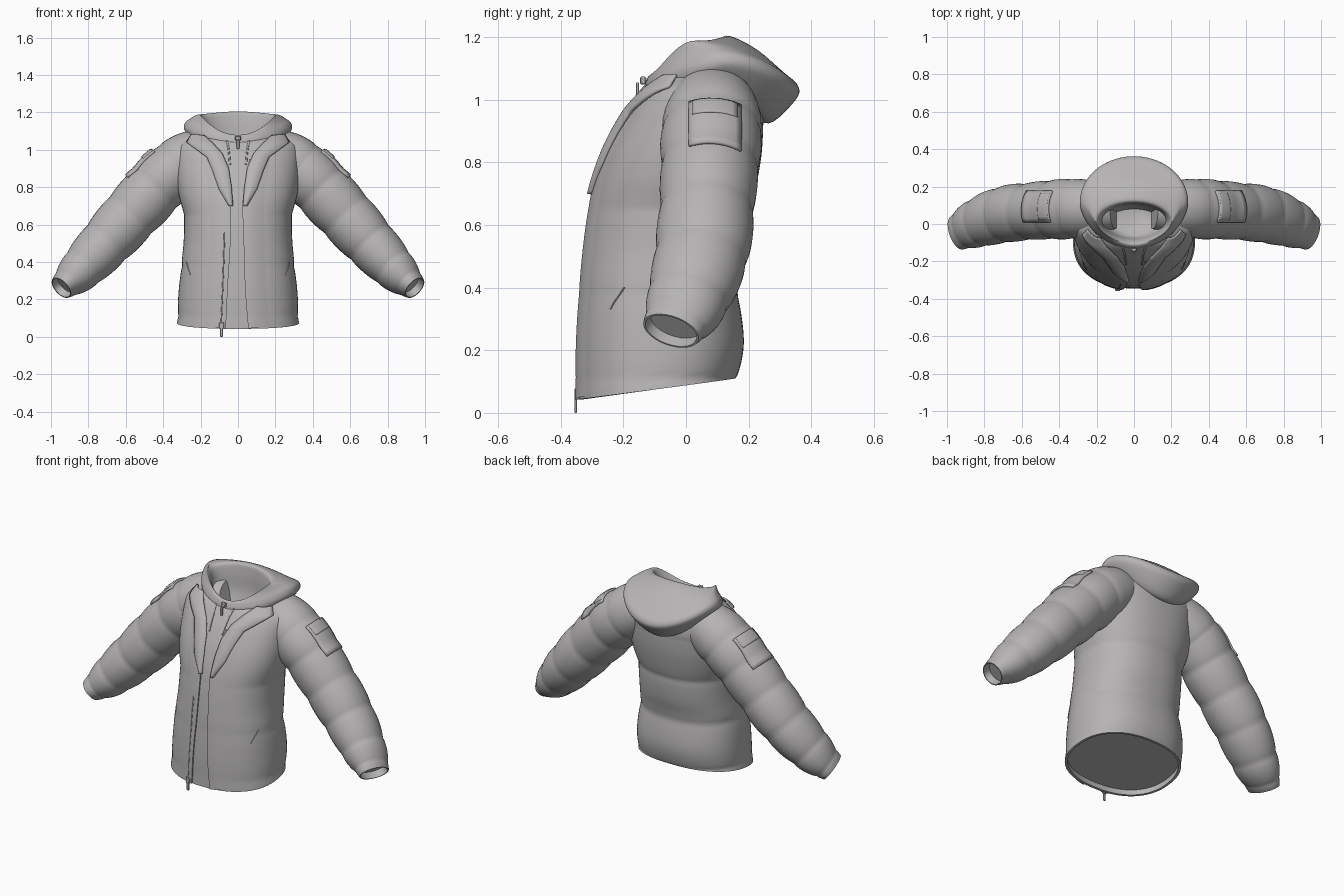
import bpy, bmesh, math
from mathutils import Vector
from mathutils.bvhtree import BVHTree

if "Cube" in bpy.data.objects:
    bpy.data.objects.remove(bpy.data.objects["Cube"])

grey = bpy.data.materials.new("warm_grey")
grey.diffuse_color = (0.47, 0.455, 0.455, 1)
grey.use_nodes = True
grey.node_tree.nodes["Principled BSDF"].inputs["Base Color"].default_value = grey.diffuse_color
N = 72


def spline(pts, n, smooth=True):
    """Catmull-Rom (or straight) interpolation through tuples of any length"""
    out, last = [], len(pts) - 1
    for k in range(n + 1):
        f = k / n * last
        i = min(int(f), last - 1)
        t = f - i
        p = [pts[max(0, min(last, i + j))] for j in (-1, 0, 1, 2)]
        out.append([0.5 * (2 * b + (c - a) * t + (2 * a - 5 * b + 4 * c - d) * t * t
                           + (3 * b - a - 3 * c + d) * t ** 3) if smooth else b + (c - b) * t
                    for a, b, c, d in zip(*p)])
    return out


def finish(name, bm, mirror=False, thick=0, angle=40):
    bmesh.ops.recalc_face_normals(bm, faces=bm.faces)
    me = bpy.data.meshes.new(name)
    bm.to_mesh(me)
    bm.free()
    me.shade_smooth()
    me.set_sharp_from_angle(angle=math.radians(angle))
    me.materials.append(grey)
    ob = bpy.data.objects.new(name, me)
    bpy.context.collection.objects.link(ob)
    if thick:
        m = ob.modifiers.new("thickness", 'SOLIDIFY')
        m.thickness, m.offset = thick, 0
    if mirror:
        ob.modifiers.new("mirror", 'MIRROR').use_clip = False
    return ob


def grid(name, rows, closed=False, caps=(False, False), **kw):
    bm = bmesh.new()
    vs = [[bm.verts.new(p) for p in r] for r in rows]
    n = len(vs[0])
    for a, b in zip(vs, vs[1:]):
        for i in range(n if closed else n - 1):
            j = (i + 1) % n
            bm.faces.new((a[i], a[j], b[j], b[i]))
    if caps[0]:
        bm.faces.new(vs[0])
    if caps[1]:
        bm.faces.new(vs[-1])
    return finish(name, bm, **kw)


def tree(ob):
    me = ob.data
    return BVHTree.FromPolygons([v.co for v in me.vertices], [tuple(p.vertices) for p in me.polygons])


def puff(f):
    return abs(math.sin(math.pi * f)) ** 0.5 - 1


def sgnpow(v, e):
    return math.copysign(abs(v) ** e, v)


# torso: z front, z back, half width, y front, y back
body = spline([(.043, .11, .33, -.345, .172), (.2, .22, .32, -.343, .185), (.38, .40, .305, -.333, .175),
               (.52, .52, .29, -.32, .195), (.65, .65, .295, -.303, .215), (.75, .75, .315, -.28, .23),
               (.85, .85, .33, -.245, .245), (.95, .95, .335, -.195, .25), (1.03, 1.03, .32, -.14, .23),
               (1.06, 1.10, .24, -.11, .19)], 80)


def body_ring(zf, zb, w, yf, yb, amp=0.055, lift=0):
    pts = []
    for i in range(N):
        t = 2 * math.pi * i / N
        c, s = sgnpow(math.cos(t), .87), sgnpow(math.sin(t), .87)
        z = zf + (zb - zf) * (s + 1) / 2
        k = 1 + amp * (0.15 + 0.85 * (s + 1) / 2) * puff((z - .11) / .27) * min(1, max(0, (1.0 - z) * 5))
        pts.append((w * c * k, (yf + yb) / 2 + (yb - yf) / 2 * s * k, z + lift))
    return pts


h = body[0]
inner = [h[0], h[1], h[2] - .015, h[3] + .015, h[4] - .015]
torso = grid("torso", [body_ring(*inner, lift=.03), body_ring(*inner)] + [body_ring(*b) for b in body],
             closed=True, caps=(True, False))
front = tree(torso)


def on_front(x, z, off):
    hit = front.ray_cast(Vector((x, -1, z)), Vector((0, 1, 0)))[0]
    return Vector((x, (hit.y if hit else -.1) - off, z))


# sleeves: centre x, y, z, half depth, half height
arm = spline([(.10, .085, 1.0, .11, .10), (.24, .085, .955, .15, .15), (.37, .08, .865, .162, .158),
              (.53, .07, .70, .155, .157), (.70, .05, .51, .152, .143), (.85, .0, .35, .13, .115),
              (.945, -.048, .262, .095, .066)], 88)


def arm_ring(i, scale=1, shift=0):
    a, b = Vector(arm[max(i - 1, 0)][:3]), Vector(arm[min(i + 1, len(arm) - 1)][:3])
    d = (b - a).normalized()
    u = (Vector((0, 1, 0)) - d * d.y).normalized()
    v = u.cross(d)
    x, y, z, ru, rv = arm[i]
    fade = min(1, (len(arm) - 1 - i) / 6) * min(1, max(0, (i - 14) / 20))
    k = scale * (1 + .07 * puff((len(arm) - 1 - i) / 11.5 + .5) * fade)
    return [Vector((x, y, z)) + d * shift + k * (u * ru * math.cos(t) + v * rv * math.sin(t))
            for t in (2 * math.pi * j / 40 for j in range(40))]


L = len(arm) - 1
sleeve = grid("sleeves", [arm_ring(i) for i in range(L + 1)] + [arm_ring(L, .92), arm_ring(L, .9, -.04)],
              closed=True, caps=(True, True), mirror=True)
arm_tree = tree(sleeve)


# sleeve pockets and their tabs
def sleeve_patch(name, y0, y1, s0, s1, off, thick):
    rows, out = [], Vector((.72, 0, .69))
    for i in range(9):
        s = s0 + (s1 - s0) * i / 8
        row = []
        for j in range(9):
            o = Vector((.50 + .69 * s, y0 + (y1 - y0) * j / 8, .905 - .72 * s)) + out * .5
            hit = arm_tree.ray_cast(o, -out)[0]
            row.append((hit or o - out * .5) + out * off)
        rows.append(row)
    grid(name, rows, mirror=True, thick=thick)


sleeve_patch("sleeve_pockets", .01, .175, -.10, .10, .004, .014)
sleeve_patch("sleeve_pocket_flaps", .02, .165, -.095, -.03, .011, .008)


# hood: (y front, y back, half width, z front, z side, z back), outside to inside
hood = spline([(-.11, .19, .20, 1.02, 1.05, .97), (-.13, .265, .255, 1.03, 1.07, .925),
               (-.13, .35, .288, 1.05, 1.11, 1.0), (-.125, .358, .283, 1.065, 1.145, 1.045),
               (-.12, .31, .255, 1.075, 1.168, 1.09), (-.11, .22, .225, 1.08, 1.185, 1.165),
               (-.10, .13, .20, 1.075, 1.185, 1.205), (-.085, .11, .18, 1.05, 1.14, 1.16),
               (-.07, .10, .165, 1.0, 1.04, 1.05), (-.05, .08, .14, .98, .98, .98)], 54)


def hood_ring(yf, yb, w, zf, zs, zb):
    pts = []
    for i in range(N):
        t = 2 * math.pi * i / N
        c, s = math.cos(t), math.sin(t)
        y = (yf + yb) / 2 + (yb - yf) / 2 * (s if s > 0 else -abs(s) ** 1.2)
        pts.append((w * c, y, zs + s * s * ((zb if s > 0 else zf) - zs)))
    return pts


grid("hood", [hood_ring(*r) for r in hood], closed=True, caps=(False, True), angle=60)

# folded lapels: inner x, z, then outer x, z, laid on the chest
lapel = spline([(.03, .70, .045, .70), (.036, .80, .10, .79), (.05, .90, .135, .89),
                (.085, .98, .165, .96), (.13, 1.03, .275, 1.04), (.18, 1.075, .25, 1.08)], 40, False)
rows = []
for x0, z0, x1, z1 in lapel:
    row = []
    for k in range(9):
        f = k / 8
        x, z = x0 + (x1 - x0) * f, z0 + (z1 - z0) * f
        # height-based limit keeps the free corner lying in front of the shoulder
        p = on_front(x, min(z, 1.045), .008 + .012 * math.sin(math.pi * f))
        p.y = min(p.y, -.02) + max(0, z - 1.045) * 1.2
        p.z = z
        row.append(p)
    rows.append(row)
grid("lapels", rows, mirror=True, thick=.01)

# raised front edges on both sides of the inner panel
for side, edge in (("left", [(-.065, .045), (-.055, .26), (-.04, .52), (-.043, .74), (-.07, .95)]),
                   ("right", [(.055, .045), (.038, .26), (.03, .52), (.026, .74), (.06, .95)])):
    d = -1 if side == "left" else 1
    rows = [[on_front(x + d * dx, z + .08 * dx, o) for dx, o in
             ((.002, -.01), (0, .010), (.015, .012), (.05, .009), (.09, .005), (.15, -.003))]
            for x, z in spline(edge, 40)]
    grid("placket_" + side, rows)


# zips and pocket seams
def tube(name, pts, r, off, mirror=False):
    path = [on_front(x, z, off) for x, z in spline(pts, 16)]
    rows = [[p + Vector((r * math.cos(t), r * math.sin(t), 0)) for t in (math.pi * k / 4 for k in range(8))]
            for p in path]
    grid(name, rows, closed=True, caps=(True, True), mirror=mirror)


tube("main_zip", [(-.09, .055), (-.08, .3), (-.072, .56)], .004, .010)
tube("collar_zips", [(.043, .92), (.05, 1.0), (.06, 1.05)], .005, .004, True)
tube("pocket_seams", [(.255, .33), (.275, .40)], .003, 0, True)


def box(name, c, size):
    bm = bmesh.new()
    bmesh.ops.create_cube(bm, size=1)
    for v in bm.verts:
        v.co = Vector(c) + Vector(a * b for a, b in zip(v.co, size))
    bmesh.ops.bevel(bm, geom=bm.edges[:], offset=min(size) * .2, segments=1, affect='EDGES')
    finish(name, bm)


# zip pullers
box("main_zip_slider", (-.088, -.350, .06), (.026, .014, .035))
box("main_zip_puller", (-.088, -.352, .0225), (.014, .008, .045))
box("collar_zip_slider", (0, -.137, 1.062), (.03, .02, .025))
box("collar_zip_puller", (0, -.155, 1.03), (.014, .01, .05))
